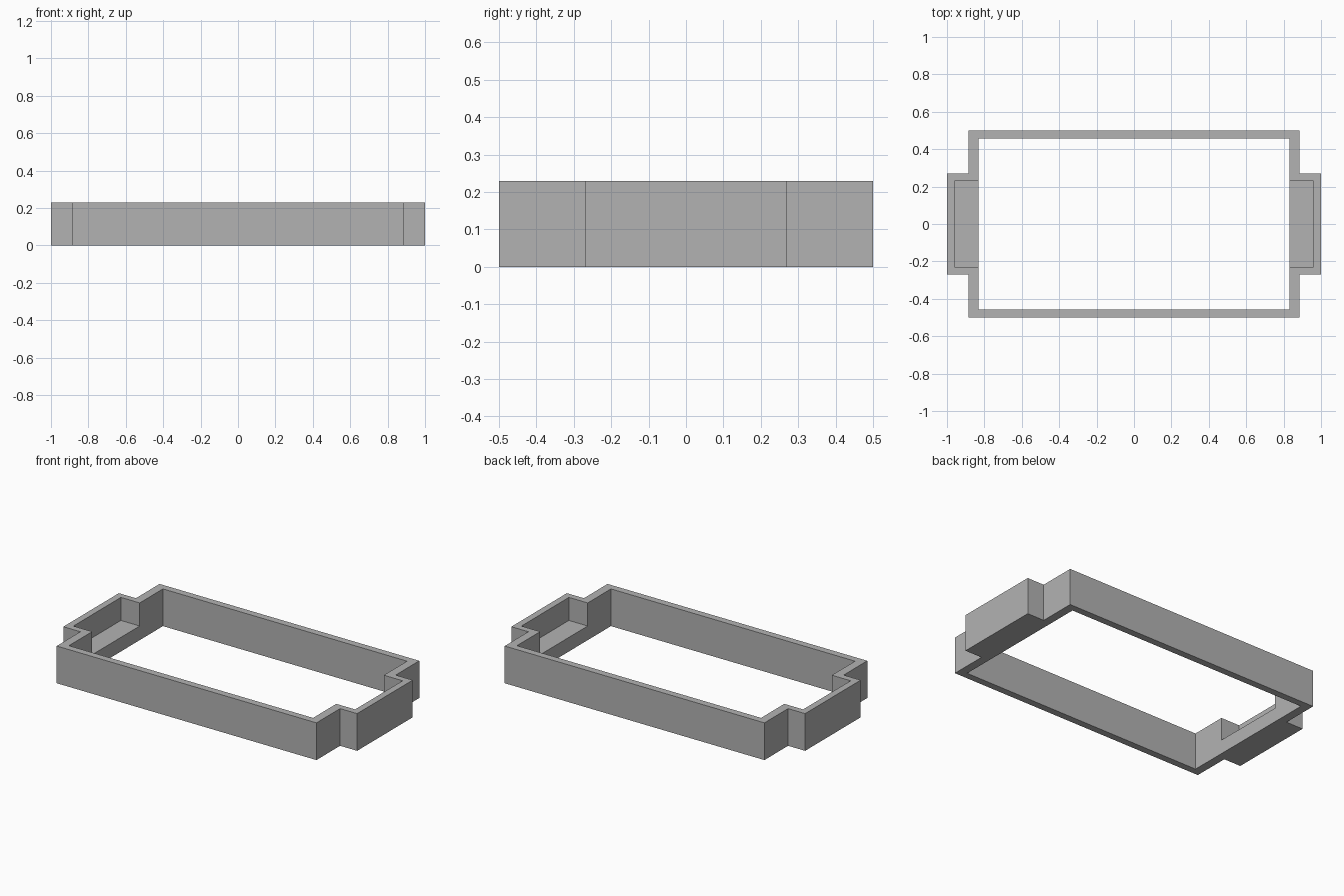
import bpy
import bmesh

cube = bpy.data.objects.get("Cube")
if cube:
    bpy.data.objects.remove(cube, do_unlink=True)

HEIGHT, FLOOR = 0.229, 0.087

grey = bpy.data.materials.new("plain grey")
grey.use_nodes = True
grey.diffuse_color = (0.45, 0.45, 0.45, 1)
grey.node_tree.nodes["Principled BSDF"].inputs["Base Color"].default_value = grey.diffuse_color


def prism(name, outline, low, high):
    """Extrude a flat outline between two heights."""
    bm = bmesh.new()
    face = bm.faces.new([bm.verts.new((x, y, low)) for x, y in outline])
    top = bmesh.ops.extrude_face_region(bm, geom=[face])["geom"]
    verts = [v for v in top if isinstance(v, bmesh.types.BMVert)]
    bmesh.ops.translate(bm, verts=verts, vec=(0, 0, high - low))
    bmesh.ops.recalc_face_normals(bm, faces=bm.faces)
    mesh = bpy.data.meshes.new(name)
    bm.to_mesh(mesh)
    bm.free()
    mesh.materials.append(grey)
    obj = bpy.data.objects.new(name, mesh)
    bpy.context.collection.objects.link(obj)
    return obj


def rectangle(x, y):
    return [(-x, -y), (x, -y), (x, y), (-x, y)]


def stepped(x, y, end_x, end_y):
    """Rectangle with a narrower extension at each end."""
    quarter = [(end_x, end_y), (x, end_y), (x, y)]
    right = [(a, -b) for a, b in reversed(quarter)] + quarter
    return right + [(-a, -b) for a, b in right]


# Frame body, its through opening, and the end pockets above their floors
frame = prism("frame", stepped(0.884, 0.5, 1, 0.27), 0, HEIGHT)
cutters = [
    prism("opening_cutter", rectangle(0.831, 0.457), -0.1, HEIGHT + 0.1),
    prism("pocket_cutter", rectangle(0.959, 0.231), FLOOR, HEIGHT + 0.2),
]

bpy.context.view_layer.objects.active = frame
for cutter in cutters:
    cutter.hide_render = True
    cut = frame.modifiers.new(cutter.name, "BOOLEAN")
    cut.operation = "DIFFERENCE"
    cut.solver = "EXACT"
    cut.object = cutter
    bpy.ops.object.modifier_apply(modifier=cut.name)
    bpy.data.objects.remove(cutter, do_unlink=True)
